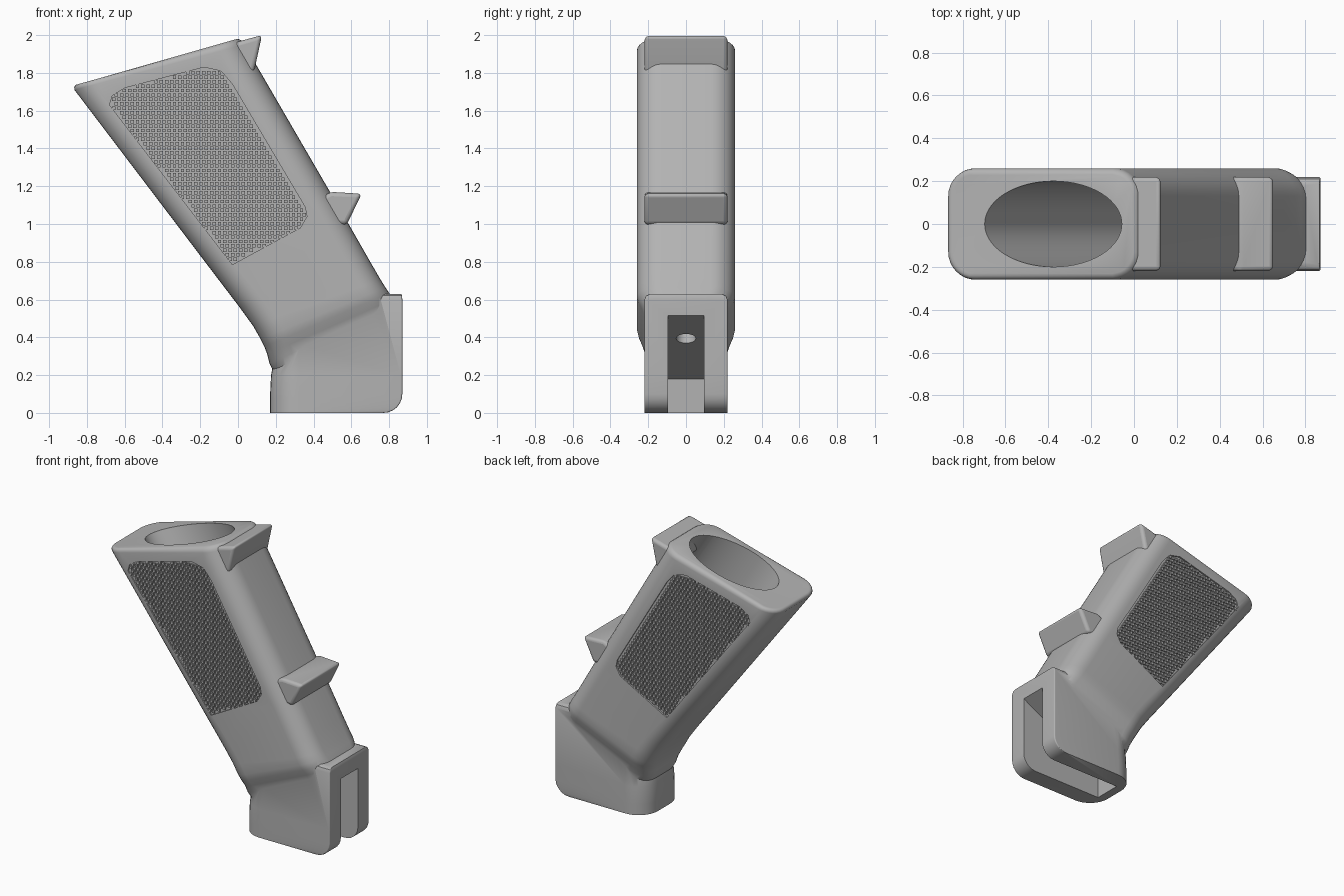
import bpy, bmesh, math
from mathutils import Matrix, Vector

cube = bpy.data.objects.get("Cube")
if cube:
    bpy.data.objects.remove(cube, do_unlink=True)

grey = bpy.data.materials.new("matte_grey")
grey.use_nodes = True
grey.diffuse_color = (0.45, 0.45, 0.45, 1)
grey.node_tree.nodes["Principled BSDF"].inputs["Base Color"].default_value = (0.45, 0.45, 0.45, 1)


def finish(name, bm):
    bmesh.ops.recalc_face_normals(bm, faces=bm.faces)
    mesh = bpy.data.meshes.new(name)
    bm.to_mesh(mesh)
    bm.free()
    mesh.materials.append(grey)
    obj = bpy.data.objects.new(name, mesh)
    bpy.context.collection.objects.link(obj)
    return obj


def activate(obj):
    bpy.ops.object.select_all(action='DESELECT')
    obj.select_set(True)
    bpy.context.view_layer.objects.active = obj


def smooth(obj, angle=35):
    activate(obj)
    bpy.ops.object.shade_smooth_by_angle(angle=math.radians(angle))


def ring(front, back, w, rf, rb, steps=8):
    """Rounded rectangle spanning front to back in x/z, half width w in y."""
    f, b = Vector((front[0], 0, front[1])), Vector((back[0], 0, back[1]))
    length = (b - f).length
    axis = (b - f) / length
    corners = [(length - rb, w - rb, rb), (rf, w - rf, rf),
               (rf, rf - w, rf), (length - rb, rb - w, rb)]
    pts = []
    for i, (u, v, r) in enumerate(corners):
        for k in range(steps + 1):
            a = math.pi / 2 * (i + k / steps)
            pts.append(f + axis * (u + r * math.cos(a)) + Vector((0, v + r * math.sin(a), 0)))
    return pts


def loft(name, rings):
    bm = bmesh.new()
    loops = [[bm.verts.new(p) for p in pts] for pts in rings]
    for a, b in zip(loops, loops[1:]):
        for i in range(len(a)):
            j = (i + 1) % len(a)
            bm.faces.new((a[i], a[j], b[j], b[i]))
    bm.faces.new(loops[0])
    bm.faces.new(loops[-1])
    return finish(name, bm)


def prism(name, pts, y0, y1):
    bm = bmesh.new()
    face = bm.faces.new([bm.verts.new((x, y0, z)) for x, z in pts])
    out = bmesh.ops.extrude_face_region(bm, geom=[face])
    bmesh.ops.translate(bm, vec=(0, y1 - y0, 0),
                        verts=[v for v in out["geom"] if isinstance(v, bmesh.types.BMVert)])
    return finish(name, bm)


def bore(name, start, direction, length, rx, ry, sides):
    """Elliptic cylinder running from start along direction."""
    d = Vector(direction).normalized()
    y = Vector((0, 1, 0))
    turn = Matrix((y.cross(d), y, d)).transposed().to_4x4()
    bm = bmesh.new()
    bmesh.ops.create_cone(bm, cap_ends=True, segments=sides, radius1=1, radius2=1, depth=1,
                          matrix=Matrix.Translation(Vector(start) + d * length / 2) @ turn
                          @ Matrix.Diagonal((rx, ry, length, 1)))
    return finish(name, bm)


def combine(obj, other, operation):
    mod = obj.modifiers.new(operation.lower(), 'BOOLEAN')
    mod.object, mod.operation, mod.solver = other, operation, 'EXACT'
    activate(obj)
    bpy.ops.object.modifier_apply(modifier=mod.name)
    bpy.data.objects.remove(other, do_unlink=True)


# Slanted handle: rounded top rim, straight shank, narrowing into the foot
rings = []
for k in range(5):
    a = math.pi / 2 * k / 4
    s, c = 0.03 * (1 - math.sin(a)), 0.03 * (1 - math.cos(a))
    rings.append(ring((-0.875 + s + c * 0.3, 1.74 - c), (0.025 - s + c * 0.3, 1.98 - c),
                      0.26 - s, 0.13 - s, 0.13 - s))
for front, back, w in [((-0.175, 0.80), (0.58, 1.01), 0.26),
                       ((0.01, 0.557), (0.70, 0.80), 0.26),
                       ((0.08, 0.46), (0.755, 0.705), 0.26),
                       ((0.12, 0.39), (0.78, 0.665), 0.26),
                       ((0.14, 0.35), (0.80, 0.635), 0.25),
                       ((0.155, 0.31), (0.82, 0.60), 0.232),
                       ((0.167, 0.26), (0.83, 0.565), 0.217),
                       ((0.20, 0.20), (0.80, 0.45), 0.20)]:
    rings.append(ring(front, back, w, 0.13, 0.13))
grip = loft("grip_body", rings)

# Foot block with a rounded lower rear corner
rings = []
for k in range(7):
    a = math.pi / 2 * k / 6
    rings.append(ring((0.17, 0.1 * (1 - math.cos(a))),
                      (0.77 + 0.1 * math.sin(a), 0.1 * (1 - math.cos(a))), 0.22, 0.15, 0.008))
rings += [ring((0.175, 0.2), (0.87, 0.2), 0.22, 0.15, 0.008),
          ring((0.25, 0.60), (0.87, 0.60), 0.22, 0.15, 0.008),
          ring((0.25, 0.621), (0.868, 0.621), 0.211, 0.14, 0.008),
          ring((0.25, 0.63), (0.865, 0.63), 0.19, 0.13, 0.008)]
combine(grip, loft("foot_block", rings), 'UNION')

# Hollow core, mounting slot and screw hole
combine(grip, bore("core_cutter", (-0.481, 0, 2.04), (0.53, 0, -0.848), 1.5, 0.32, 0.2, 64), 'DIFFERENCE')
combine(grip, prism("slot_cutter", [(0.23, -0.1), (0.23, 0.18), (0.87, 0.515),
                                    (1.0, 0.583), (1.0, -0.1)], -0.095, 0.095), 'DIFFERENCE')
combine(grip, bore("screw_cutter", (0.67, 0, 0.34), (-0.5, 0, 0.86), 0.6, 0.052, 0.052, 32), 'DIFFERENCE')

# Recessed texture panel on each side
panel = [(-0.68, 1.63), (-0.665, 1.68), (-0.60, 1.72), (-0.18, 1.83), (-0.09, 1.81),
         (-0.03, 1.74), (0.355, 1.09), (0.365, 1.04), (0.33, 0.98), (-0.03, 0.785)]
for side in (-1, 1):
    combine(grip, prism("panel_cutter", panel, side * 0.249, side * 0.3), 'DIFFERENCE')
smooth(grip)


def inside(x, z, margin):
    for (ax, az), (bx, bz) in zip(panel, panel[1:] + panel[:1]):
        cross = (bx - ax) * (z - az) - (bz - az) * (x - ax)
        if -cross / math.hypot(bx - ax, bz - az) < margin:
            return False
    return True


# Staggered grip studs, mirrored to the other side
bm = bmesh.new()
for row in range(46):
    z = 0.79 + row * 0.0235
    for col in range(40):
        x = -0.70 + (col + row % 2 / 2) * 0.028
        if inside(x, z, 0.006):
            bmesh.ops.create_cube(bm, size=1, matrix=Matrix.Translation((x, -0.252, z))
                                  @ Matrix.Diagonal((0.018, 0.014, 0.018, 1)))
studs = finish("grip_studs", bm)
studs.modifiers.new("mirror", 'MIRROR').use_axis = (False, True, False)

# Rear tab at the rim and finger ridge on the back
for name, pts in [("rim_tab", [(-0.03, 1.957), (0.127, 2.0), (0.09, 1.83), (0.07, 1.77), (-0.02, 1.83)]),
                  ("finger_ridge", [(0.42, 1.13), (0.49, 1.17), (0.655, 1.16), (0.575, 0.995), (0.48, 1.0)])]:
    part = prism(name, pts, -0.22, 0.22)
    bev = part.modifiers.new("rounding", 'BEVEL')
    bev.width, bev.segments = 0.022, 4
    smooth(part, 40)
